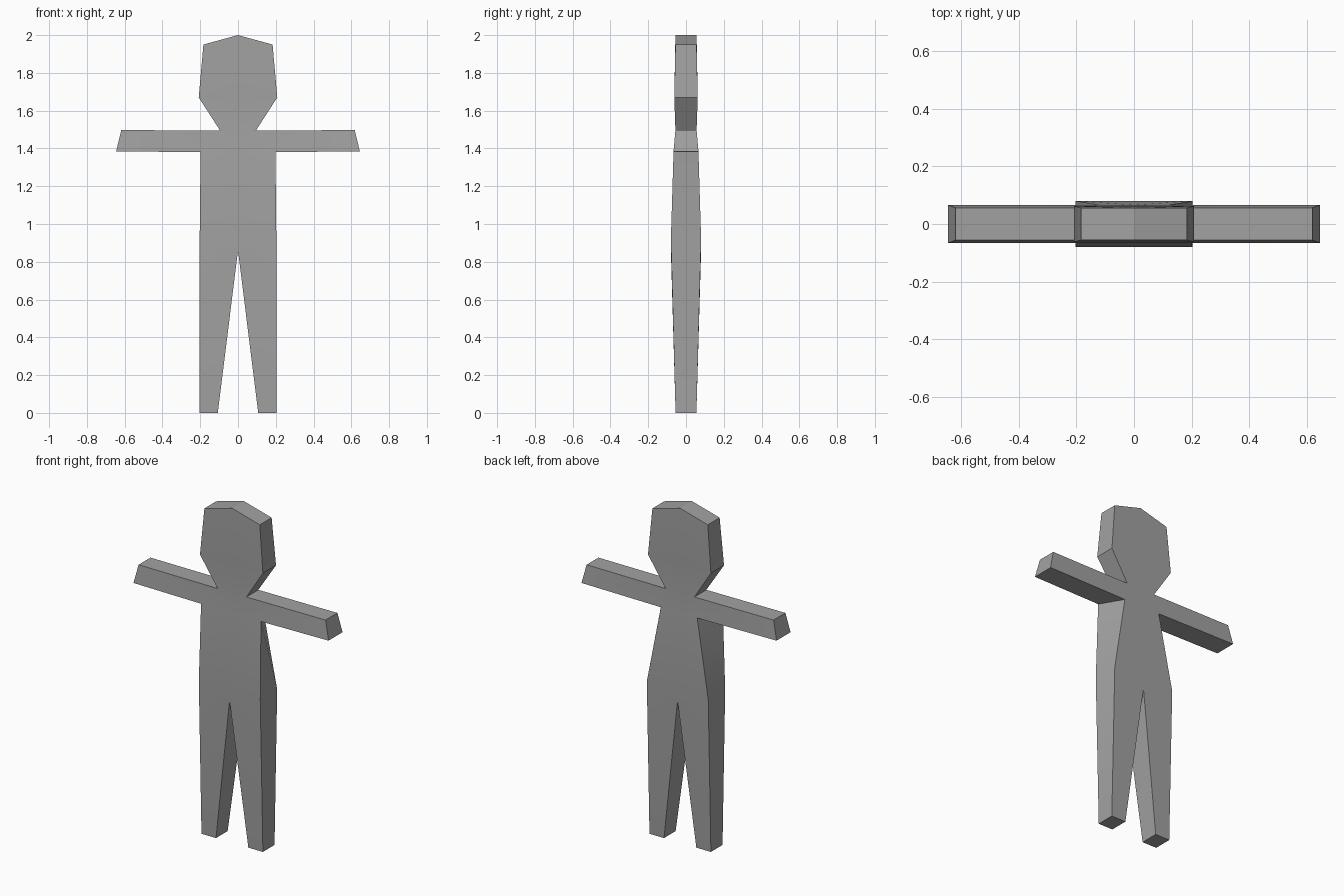
import bpy
import bmesh
import math

if "Cube" in bpy.data.objects:
    bpy.data.objects.remove(bpy.data.objects["Cube"], do_unlink=True)

# Half figure: x, z and half thickness at each landmark
POINTS = {
    "crotch": (0, 0.86, 0.08),
    "foot_inner": (0.107, 0, 0.055),
    "foot_outer": (0.203, 0, 0.055),
    "hip": (0.203, 0.92, 0.08),
    "armpit": (0.198, 1.38, 0.066),
    "hand_low": (0.645, 1.385, 0.066),
    "hand_top": (0.618, 1.497, 0.056),
    "neck": (0.095, 1.495, 0.056),
    "jaw": (0.208, 1.67, 0.062),
    "temple": (0.183, 1.95, 0.056),
    "crown": (0, 2.0, 0.056),
    "jaw_mid": (0, 1.67, 0.062),
    "neck_mid": (0, 1.495, 0.056),
    "chest_mid": (0, 1.38, 0.066),
}
BACK_X = {"armpit": 0.12}  # the waist tapers in behind the arms

# Front panels, repeated on the back
PANELS = [
    ("crotch", "foot_inner", "foot_outer", "hip"),
    ("crotch", "hip", "armpit", "chest_mid"),
    ("chest_mid", "armpit", "neck", "neck_mid"),
    ("armpit", "hand_low", "hand_top", "neck"),
    ("neck_mid", "neck", "jaw", "jaw_mid"),
    ("jaw_mid", "jaw", "temple", "crown"),
]
# Outer edge, joined front to back
OUTLINE = ["crotch", "foot_inner", "foot_outer", "hip", "armpit", "hand_low",
           "hand_top", "neck", "jaw", "temple", "crown"]

bm = bmesh.new()
front, back = {}, {}
for name, (x, z, depth) in POINTS.items():
    front[name] = bm.verts.new((x, -depth, z))
    back[name] = bm.verts.new((BACK_X.get(name, x), depth, z))
for panel in PANELS:
    bm.faces.new([front[n] for n in panel])
    bm.faces.new([back[n] for n in reversed(panel)])
for a, b in zip(OUTLINE, OUTLINE[1:]):
    bm.faces.new((front[b], front[a], back[a], back[b]))

mesh = bpy.data.meshes.new("figure_body")
bm.to_mesh(mesh)
bm.free()
body = bpy.data.objects.new("figure_body", mesh)
bpy.context.collection.objects.link(body)

# Mirror the half into a whole figure
mirror = body.modifiers.new("mirror", "MIRROR")
mirror.use_clip = True
bpy.ops.object.select_all(action="DESELECT")
body.select_set(True)
bpy.context.view_layer.objects.active = body
bpy.ops.object.modifier_apply(modifier=mirror.name)
bpy.ops.object.shade_smooth_by_angle(angle=math.radians(30))

# Plain grey
grey = bpy.data.materials.new("plain_grey")
grey.use_nodes = True
colour = (0.36, 0.36, 0.36, 1)
grey.diffuse_color = colour
grey.node_tree.nodes["Principled BSDF"].inputs["Base Color"].default_value = colour
body.data.materials.append(grey)
